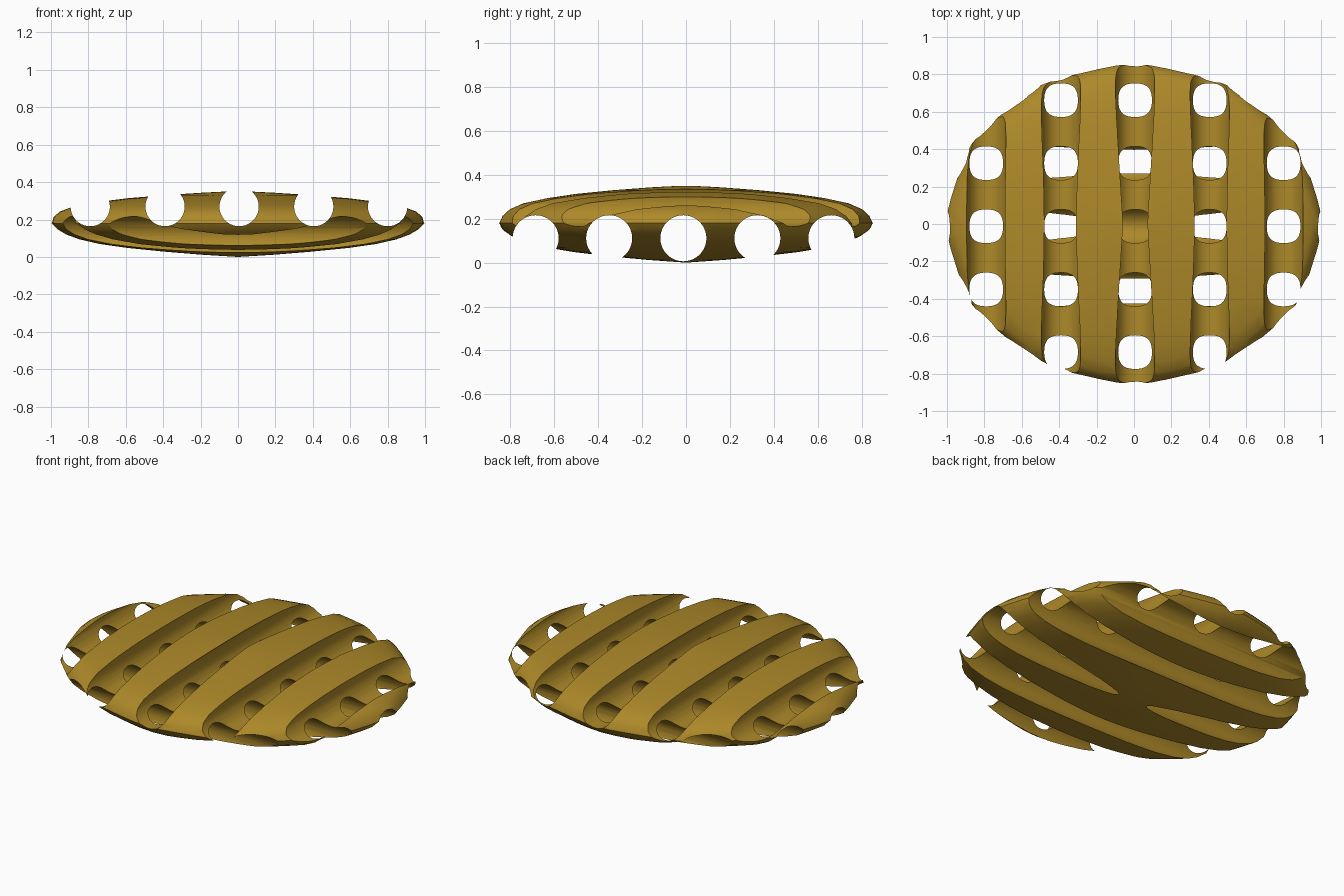
import bpy, bmesh, math
from mathutils import Matrix

if "Cube" in bpy.data.objects:
    bpy.data.objects.remove(bpy.data.objects["Cube"])

# Golden brown baked colour
mat = bpy.data.materials.new("golden_brown")
mat.diffuse_color = (0.42, 0.25, 0.022, 1)
mat.use_nodes = True
mat.node_tree.nodes["Principled BSDF"].inputs["Base Color"].default_value = mat.diffuse_color

# Lens profile: (radius fraction, height), from bottom centre to top centre
PROFILE = [(0.2, 0.014), (0.4, 0.030), (0.6, 0.050), (0.75, 0.071), (0.86, 0.096),
           (0.93, 0.122), (0.975, 0.15), (1.0, 0.182), (0.985, 0.215), (0.95, 0.245),
           (0.88, 0.272), (0.75, 0.296), (0.6, 0.315), (0.4, 0.332), (0.2, 0.345)]
RX, RY, SEG = 0.995, 0.848, 72


def make_object(name, bm):
    mesh = bpy.data.meshes.new(name)
    bm.normal_update()
    bm.to_mesh(mesh)
    bm.free()
    mesh.materials.append(mat)
    ob = bpy.data.objects.new(name, mesh)
    bpy.context.collection.objects.link(ob)
    return ob


# Lens body with a slightly wavy rim
bm = bmesh.new()
rings = []
for r, z in PROFILE:
    ring = []
    for i in range(SEG):
        a = 2 * math.pi * i / SEG
        k = r * (1 + 0.008 * r ** 4 * math.cos(12 * a))
        ring.append(bm.verts.new((RX * k * math.cos(a), RY * k * math.sin(a), z)))
    rings.append(ring)
low, high = bm.verts.new((0, 0, 0.002)), bm.verts.new((0, 0, 0.355))
for i in range(SEG):
    j = (i + 1) % SEG
    bm.faces.new((low, rings[0][j], rings[0][i]))
    bm.faces.new((high, rings[-1][i], rings[-1][j]))
    for a, b in zip(rings, rings[1:]):
        bm.faces.new((a[i], a[j], b[j], b[i]))
bmesh.ops.recalc_face_normals(bm, faces=bm.faces)
body = make_object("waffle_lattice", bm)


# Round groove cutters: lengthwise on top, crosswise underneath
def groove_set(name, along_x, centres, z, radius):
    bm = bmesh.new()
    for c in centres:
        if along_x:
            m = Matrix.Translation((0, c, z)) @ Matrix.Rotation(math.pi / 2, 4, 'Y')
        else:
            m = Matrix.Translation((c, 0, z)) @ Matrix.Rotation(math.pi / 2, 4, 'X')
        bmesh.ops.create_cone(bm, cap_ends=True, segments=40, radius1=radius,
                              radius2=radius, depth=2.6, matrix=m)
    ob = make_object(name, bm)
    ob.hide_render = True
    return ob


top = groove_set("top_groove_cutter", False, (-0.79, -0.39, 0.006, 0.405, 0.80), 0.271, 0.105)
bottom = groove_set("bottom_groove_cutter", True, (-0.685, -0.35, -0.012, 0.325, 0.662), 0.113, 0.105)

for cutter in (top, bottom):
    mod = body.modifiers.new(cutter.name, 'BOOLEAN')
    mod.operation = 'DIFFERENCE'
    mod.solver = 'EXACT'
    mod.object = cutter
bpy.context.view_layer.objects.active = body
body.select_set(True)
for mod in list(body.modifiers):
    bpy.ops.object.modifier_apply(modifier=mod.name)
for cutter in (top, bottom):
    bpy.data.objects.remove(cutter, do_unlink=True)

# Rest on the ground
lowest = min(v.co.z for v in body.data.vertices)
body.data.transform(Matrix.Translation((0, 0, -lowest)))
bpy.ops.object.shade_smooth_by_angle(angle=math.radians(35))
